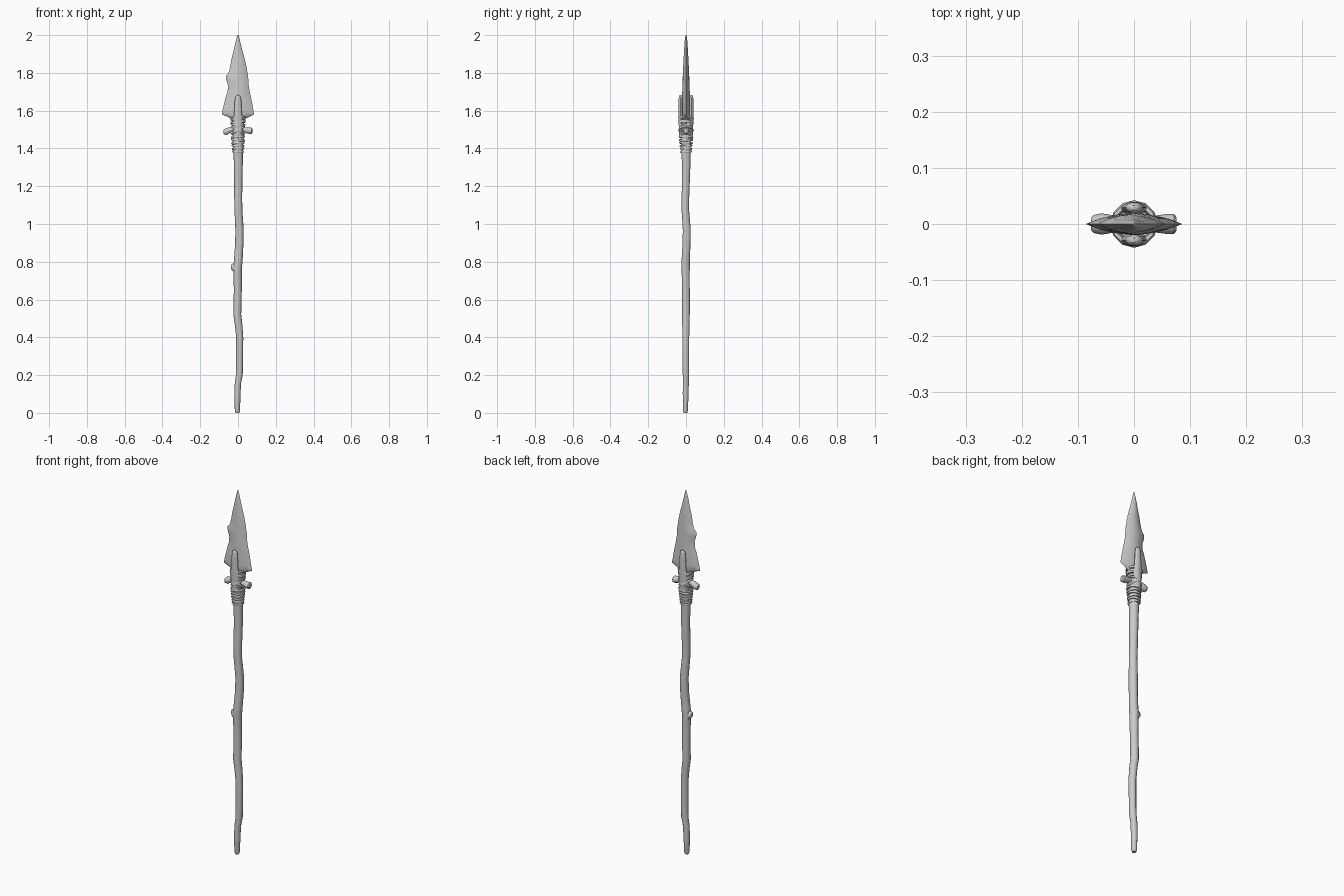
import bpy, bmesh, math
from mathutils import Matrix, Vector

if "Cube" in bpy.data.objects:
    bpy.data.objects.remove(bpy.data.objects["Cube"])


def loft(name, rings, angle=40):
    """Skin a list of equally sized point loops and cap both ends."""
    bm = bmesh.new()
    loops = [[bm.verts.new(p) for p in r] for r in rings]
    n = len(loops[0])
    for a, b in zip(loops, loops[1:]):
        for i in range(n):
            j = (i + 1) % n
            bm.faces.new((a[i], a[j], b[j], b[i]))
    bm.faces.new(loops[0][::-1])
    bm.faces.new(loops[-1])
    bmesh.ops.recalc_face_normals(bm, faces=bm.faces[:])
    return finish(name, bm, angle)


def finish(name, bm, angle=40):
    me = bpy.data.meshes.new(name)
    bm.to_mesh(me)
    bm.free()
    ob = bpy.data.objects.new(name, me)
    bpy.context.collection.objects.link(ob)
    bpy.ops.object.select_all(action='DESELECT')
    ob.select_set(True)
    bpy.context.view_layer.objects.active = ob
    bpy.ops.object.shade_smooth_by_angle(angle=math.radians(angle))
    return ob


def ellipse(c, rx, ry, n, axis='Z'):
    out = []
    for i in range(n):
        a = 2 * math.pi * i / n
        u, v = rx * math.cos(a), ry * math.sin(a)
        out.append(Vector(c) + (Vector((u, v, 0)) if axis == 'Z' else Vector((0, u, v))))
    return out


# Crooked wooden shaft: z, centre x, centre y, radius
shaft = [(0, -.003, -.003, .010), (.012, -.003, -.003, .014), (.1, -.003, -.002, .016),
         (.16, 0, -.001, .017), (.2, .007, 0, .018), (.25, .008, -.001, .018),
         (.4, .009, -.001, .019), (.47, .003, -.001, .020), (.52, -.004, 0, .021),
         (.65, -.001, 0, .021), (.74, -.002, -.002, .022), (.77, -.003, -.002, .024),
         (.8, .001, -.002, .023), (.9, .007, .003, .022), (.97, .008, .004, .022),
         (1.08, .002, -.004, .021), (1.14, .001, -.003, .021), (1.3, .002, .001, .023),
         (1.38, .001, 0, .025), (1.45, 0, 0, .029), (1.55, 0, 0, .031)]
loft("shaft", [ellipse((x, y, z), r, r, 10) for z, x, y, r in shaft])

# Broken twig stub on the shaft
loft("shaft_knot", [ellipse((x, -.002, z), r, r * 1.3, 8, 'X') for x, z, r in
                    [(-.005, .765, .022), (-.022, .768, .018), (-.032, .772, .013), (-.037, .774, .008)]])

# Chipped stone blade: z, left edge, right edge, half thickness
blade = [(1.48, -.025, .025, .014), (1.555, -.036, .036, .018), (1.568, -.055, .06, .019),
         (1.58, -.086, .086, .019), (1.60, -.083, .082, .02), (1.64, -.073, .075, .02),
         (1.675, -.064, .068, .02), (1.70, -.055, .062, .02), (1.735, -.053, .056, .019),
         (1.76, -.062, .055, .018), (1.785, -.064, .053, .017), (1.80, -.050, .050, .016),
         (1.83, -.042, .046, .015), (1.87, -.035, .037, .013), (1.92, -.023, .023, .010),
         (1.96, -.014, .013, .008), (1.985, -.007, .007, .005), (2.0, -.002, .002, .002)]
lens = [(-1, 0), (-.72, .5), (-.35, .85), (0, 1), (.35, .85), (.72, .5),
        (1, 0), (.72, -.5), (.35, -.85), (0, -1), (-.35, -.85), (-.72, -.5)]
loft("stone_blade", [[((l + r) / 2 + u * (r - l) / 2, v * t, z) for u, v in lens]
                     for z, l, r, t in blade])

# Split shaft tongues clamping the blade, front and back
prong = [(1.46, .024, .020, .012), (1.55, .028, .024, .012), (1.60, .029, .020, .011),
         (1.64, .029, .018, .010), (1.665, .029, .016, .010), (1.677, .029, .011, .008),
         (1.682, .029, .004, .004)]
for name, s in (("front_prong", -1), ("back_prong", 1)):
    loft(name, [ellipse((0, s * y, z), rx, ry, 10) for z, y, rx, ry in prong])

# Cross peg tied through the binding
peg = [(-.077, 1.488, .010), (-.072, 1.488, .016), (-.058, 1.490, .019), (-.045, 1.497, .017),
       (-.03, 1.502, .014), (.03, 1.500, .014), (.045, 1.496, .016), (.06, 1.494, .018),
       (.071, 1.494, .018), (.076, 1.494, .012)]
loft("cross_peg", [ellipse((x, 0, z), r, r, 10, 'X') for x, z, r in peg])


def cord(name, z, radius, tilt_x=0, tilt_y=0, thick=.006):
    """One turn of cord: a low-poly torus, optionally tilted."""
    bm = bmesh.new()
    major, minor = 12, 6
    grid = []
    for i in range(major):
        a = 2 * math.pi * i / major
        loop = []
        for k in range(minor):
            b = 2 * math.pi * k / minor
            r = radius + thick * math.cos(b)
            loop.append(bm.verts.new((r * math.cos(a), r * math.sin(a), thick * math.sin(b))))
        grid.append(loop)
    for i in range(major):
        for k in range(minor):
            p, q, m = grid[i], grid[(i + 1) % major], (k + 1) % minor
            bm.faces.new((p[k], q[k], q[m], p[m]))
    turn = Matrix.Rotation(tilt_x, 4, 'X') @ Matrix.Rotation(tilt_y, 4, 'Y')
    bm.transform(Matrix.Translation((0, 0, z)) @ turn)
    finish(name, bm, 60)


# Lower wraps, upper wraps and the diagonal lashing around the peg
for i in range(6):
    cord(f"lower_cord_{i + 1}", 1.383 + .0155 * i, .026 + .0014 * i, .04 * (-1) ** i, .07 * (-1) ** i)
for i in range(4):
    cord(f"upper_cord_{i + 1}", 1.526 + .0125 * i, .034 + .0008 * i, .04 * (-1) ** i, .08 * (-1) ** i)
for i, t in enumerate((.55, -.55)):
    cord(f"diagonal_cord_{i + 1}", 1.497, .036, 0, t)
